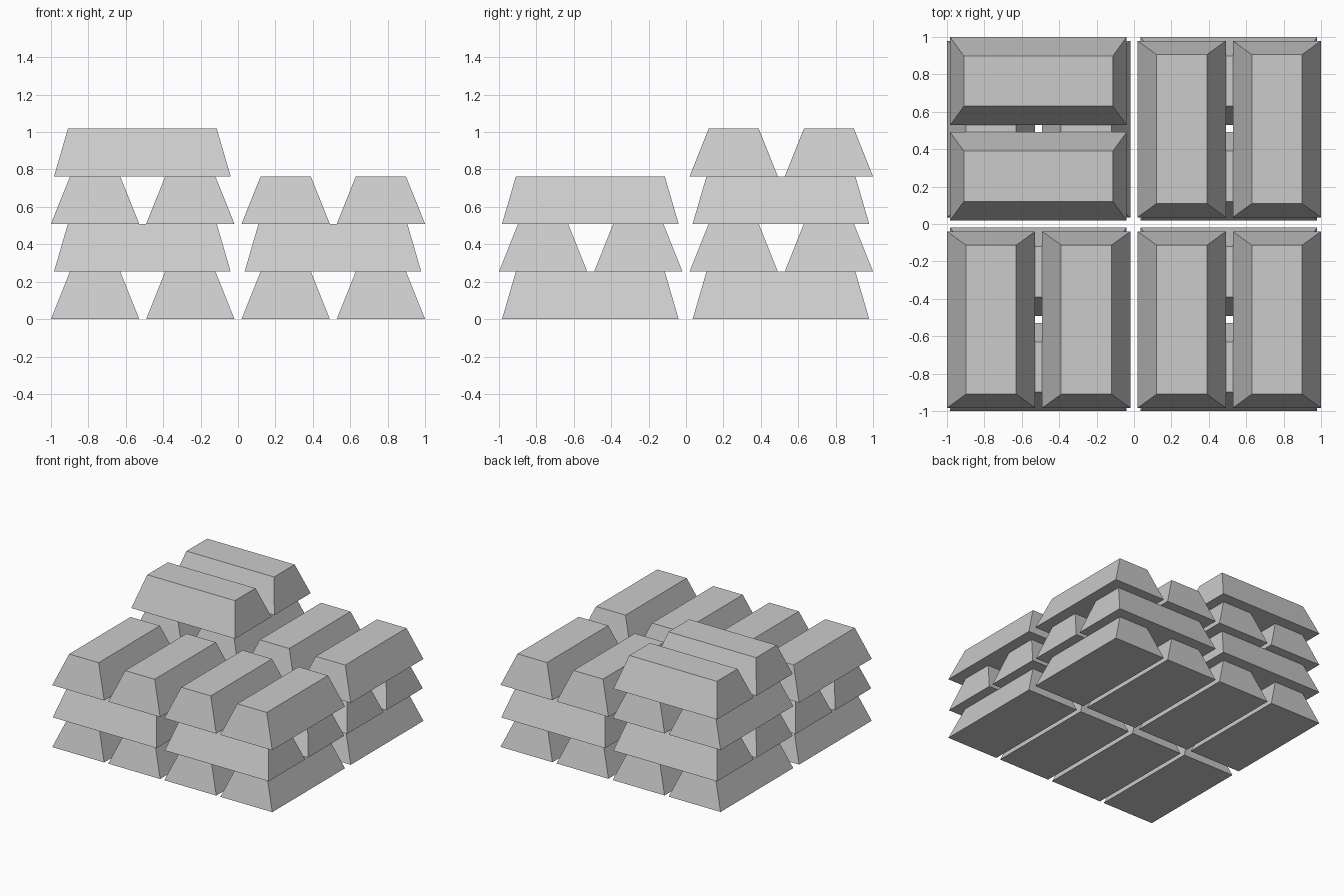
import bpy
from math import pi

if "Cube" in bpy.data.objects:
    bpy.data.objects.remove(bpy.data.objects["Cube"])

H = 0.2545                      # bar height
BASE = (0.472, 0.944)           # bottom width, length
TOP = (0.268, 0.796)            # top width, length


def bar_mesh():
    # Tapered ingot: cube whose lower and upper rings differ in size
    verts = []
    for (w, l), z in ((BASE, 0), (TOP, H)):
        verts += [(sx * w / 2, sy * l / 2, z)
                  for sx, sy in ((-1, -1), (1, -1), (1, 1), (-1, 1))]
    sides = [(i, (i + 1) % 4, (i + 1) % 4 + 4, i + 4) for i in range(4)]
    mesh = bpy.data.meshes.new("bar")
    mesh.from_pydata(verts, [], [(3, 2, 1, 0), (4, 5, 6, 7)] + sides)
    return mesh


BAR = bar_mesh()


def add_stack(name, cx, cy, layers):
    # Pairs of bars, each layer turned a quarter from the one below
    for k in range(layers):
        for side in (-1, 1):
            off = side * 0.2545
            ob = bpy.data.objects.new(f"{name}_bar_{k}", BAR)
            if k % 2 == 0:
                ob.location = (cx + off, cy - 0.002, k * H)
            else:
                ob.location = (cx - 0.002, cy + off, k * H)
                ob.rotation_euler.z = pi / 2
            bpy.context.collection.objects.link(ob)


# Four stacks; the back left one is a layer taller
C = 0.5095
add_stack("front_left", -C, -C, 3)
add_stack("front_right", C, -C, 3)
add_stack("back_right", C, C, 3)
add_stack("back_left", -C, C, 4)
